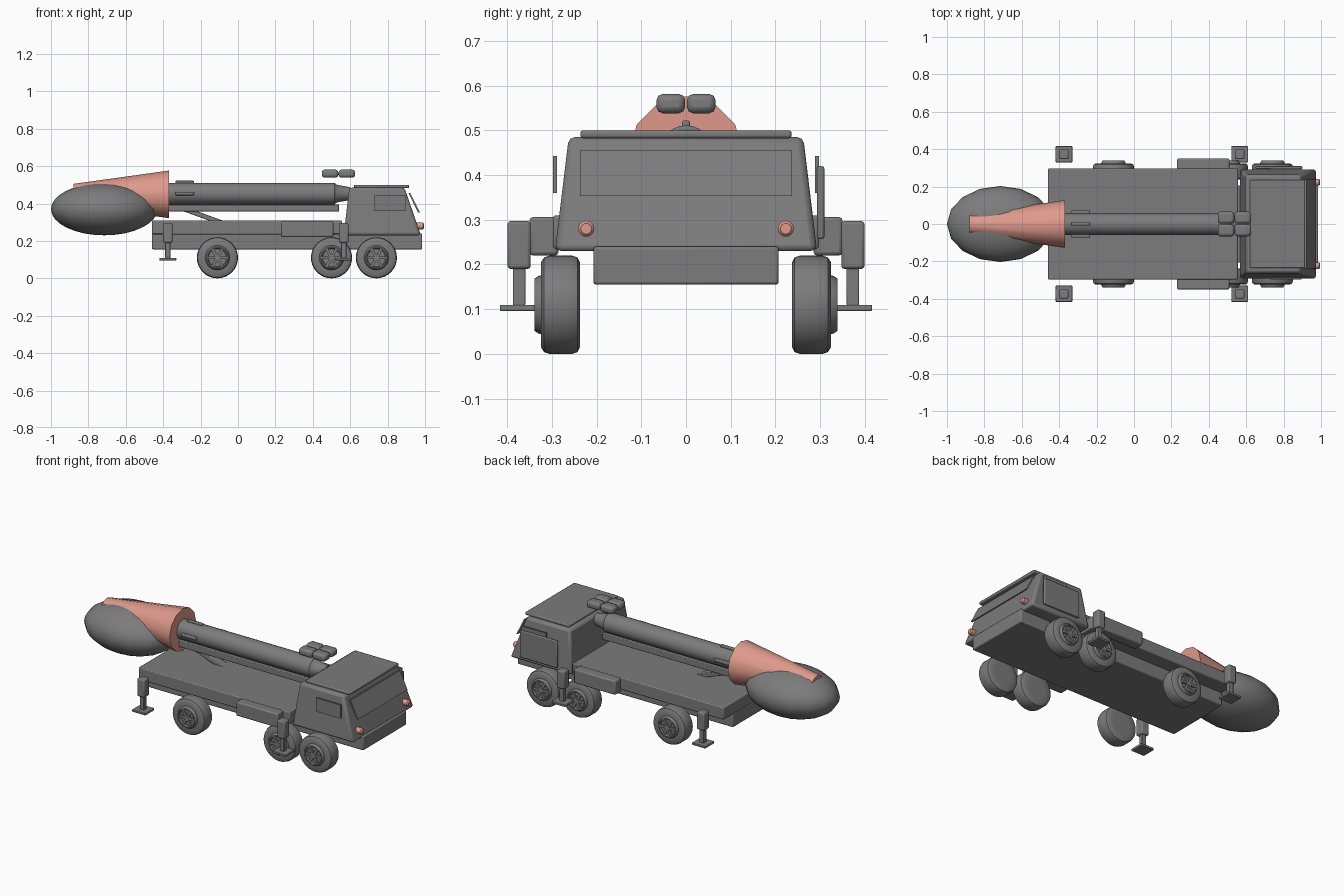
import bpy, bmesh, math
from mathutils import Vector, Matrix

if "Cube" in bpy.data.objects:
    bpy.data.objects.remove(bpy.data.objects["Cube"])


def material(name, rgb):
    m = bpy.data.materials.new(name)
    m.diffuse_color = (*rgb, 1)
    m.use_nodes = True
    m.node_tree.nodes["Principled BSDF"].inputs["Base Color"].default_value = m.diffuse_color
    return m


GREY = material("grey paint", (0.205, 0.2, 0.205))
RED = material("salmon red", (0.74, 0.32, 0.26))


def finish(name, bm, mat=GREY, bevel=0.0, segments=2, angle=35):
    bmesh.ops.recalc_face_normals(bm, faces=bm.faces[:])
    mesh = bpy.data.meshes.new(name)
    bm.to_mesh(mesh)
    bm.free()
    mesh.materials.append(mat)
    ob = bpy.data.objects.new(name, mesh)
    bpy.context.collection.objects.link(ob)
    bpy.ops.object.select_all(action='DESELECT')
    ob.select_set(True)
    bpy.context.view_layer.objects.active = ob
    bpy.ops.object.shade_smooth_by_angle(angle=math.radians(angle))
    if bevel:
        mod = ob.modifiers.new("bevel", 'BEVEL')
        mod.width = bevel
        mod.segments = segments
        mod.limit_method = 'ANGLE'
    return ob


def box(name, x, y, z, bevel=0.006, mat=GREY):
    """Box given by its (min, max) range on each axis."""
    bm = bmesh.new()
    size = [b - a for a, b in (x, y, z)]
    mid = [(a + b) / 2 for a, b in (x, y, z)]
    bmesh.ops.create_cube(bm, size=1, matrix=Matrix.Translation(mid) @ Matrix.Diagonal((*size, 1)))
    return finish(name, bm, mat, bevel)


def lathe(name, profile, axis, centre, sides, mat=GREY, angle=35):
    """Revolve (distance along axis, radius) points; open ends are capped."""
    bm = bmesh.new()
    rings = []
    for t, r in profile:
        ring = []
        for i in range(sides):
            a = 2 * math.pi * i / sides
            u, v = r * math.cos(a), r * math.sin(a)
            p = (t, u, v) if axis == 'x' else (u, t, v)
            ring.append(bm.verts.new(Vector(centre) + Vector(p)))
        rings.append(ring)
    for a, b in zip(rings, rings[1:]):
        for i in range(sides):
            j = (i + 1) % sides
            bm.faces.new((a[i], a[j], b[j], b[i]))
    bm.faces.new(rings[0])
    bm.faces.new(rings[-1])
    return finish(name, bm, mat, angle=angle)


def loft(name, bottom, top, bevel=0.0):
    """Solid between two four-cornered outlines."""
    bm = bmesh.new()
    b = [bm.verts.new(p) for p in bottom]
    t = [bm.verts.new(p) for p in top]
    bm.faces.new(b)
    bm.faces.new(t)
    for i in range(4):
        j = (i + 1) % 4
        bm.faces.new((b[i], b[j], t[j], t[i]))
    return finish(name, bm, GREY, bevel)


def rect(x0, x1, w, z):
    return [(x0, -w, z), (x1, -w, z), (x1, w, z), (x0, w, z)]


# Chassis and deck
box("chassis", (-0.46, 0.985), (-0.207, 0.207), (0.155, 0.24))
box("deck", (-0.46, 0.555), (-0.297, 0.297), (0.235, 0.31))

# Cab, roof panel and windows
loft("cab", rect(0.565, 0.978, 0.293, 0.23), rect(0.595, 0.89, 0.262, 0.485), 0.014)
box("roof_panel", (0.62, 0.915), (-0.236, 0.236), (0.482, 0.5))
loft("windscreen", rect(0.962, 0.972, 0.237, 0.353), rect(0.912, 0.921, 0.237, 0.455))
for s in (-1, 1):
    side = "right" if s < 0 else "left"
    ya, yb = sorted((s * 0.288, s * 0.297))
    box(f"door_window_{side}", (0.73, 0.895), (ya, yb), (0.36, 0.443), 0)
    # Head lamps
    lathe(f"head_lamp_{side}", [(-0.025, 0.018), (0.008, 0.018), (0.015, 0.012)], 'x',
          (0.98, s * 0.223, 0.28), 16, RED)
box("door_panel", (0.65, 0.9), (0.293, 0.309), (0.257, 0.42), 0.005)

# Wheels: tyre, rim and spokes
TYRE = [(-0.043, 0.06), (-0.043, 0.095), (-0.037, 0.106), (-0.025, 0.11), (0.025, 0.11),
        (0.037, 0.106), (0.044, 0.095), (0.044, 0.066), (0.05, 0.064), (0.059, 0.058),
        (0.059, 0.052), (0.047, 0.048)]
for s in (-1, 1):
    side = "right" if s < 0 else "left"
    for n, x in enumerate((-0.11, 0.5, 0.74)):
        c = Vector((x, s * 0.28, 0.11))
        lathe(f"wheel_{side}_{n}", [(s * t, r) for t, r in TYRE], 'y', c, 32)
        lathe(f"hub_{side}_{n}", [(s * 0.045, 0.015), (s * 0.058, 0.015)], 'y', c, 12)
        bm = bmesh.new()
        for k in range(6):
            m = (Matrix.Translation(c + Vector((0, s * 0.051, 0)))
                 @ Matrix.Rotation(k * math.pi / 3, 4, 'Y')
                 @ Matrix.Translation((0.033, 0, 0)) @ Matrix.Diagonal((0.042, 0.012, 0.015, 1)))
            bmesh.ops.create_cube(bm, size=1, matrix=m)
        finish(f"spokes_{side}_{n}", bm)

    # Stowage boxes
    ya, yb = sorted((s * 0.285, s * 0.35))
    box(f"stowage_box_{side}", (0.23, 0.51), (ya, yb), (0.22, 0.306), 0.008)

    # Stabiliser legs
    for end, x in (("rear", -0.375), ("front", 0.565)):
        y = s * 0.373
        for part, w, d, z, bev in (("sleeve", 0.025, 0.026, (0.19, 0.297), 0.007),
                                   ("leg", 0.014, 0.014, (0.108, 0.2), 0.003),
                                   ("foot", 0.045, 0.043, (0.096, 0.11), 0.003)):
            box(f"stabiliser_{part}_{end}_{side}", (x - w, x + w), (y - d, y + d), z, bev)

# Launch rail and lifting strut
box("rail", (-0.38, 0.54), (-0.035, 0.035), (0.357, 0.395), 0.004)
bm = bmesh.new()
mid = Matrix.Translation((-0.185, 0, 0.333)) @ Matrix.Rotation(math.radians(20), 4, 'Y')
bmesh.ops.create_cube(bm, size=1, matrix=mid @ Matrix.Diagonal((0.23, 0.05, 0.025, 1)))
finish("lifting_strut", bm, bevel=0.004)

# Tube with tapered end and collar lugs
lathe("tube", [(-0.38, 0.054), (-0.375, 0.058), (0.515, 0.058), (0.522, 0.052),
               (0.53, 0.047), (0.6, 0.034)], 'x', (0, 0, 0.453), 24)
box("top_lug", (-0.335, -0.235), (-0.009, 0.009), (0.495, 0.522), 0.005)
for s in (-1, 1):
    ya, yb = sorted((s * 0.045, s * 0.073))
    box(f"side_lug_{s}", (-0.335, -0.235), (ya, yb), (0.444, 0.462), 0.005)

# Flared cone and egg-shaped body at the rear
lathe("flared_cone", [(-0.88, 0.056), (-0.37, 0.127)], 'x', (0, 0, 0.449), 12, RED)
bm = bmesh.new()
bmesh.ops.create_uvsphere(bm, u_segments=16, v_segments=16, radius=1,
                          matrix=Matrix.Translation((-0.715, 0, 0.37))
                          @ Matrix.Diagonal((0.285, 0.203, 0.14, 1)))
finish("egg_body", bm, angle=50)

# Four pods behind the roof
for i, x in enumerate((0.448, 0.538)):
    for s in (-1, 1):
        ya, yb = sorted((s * 0.002, s * 0.066))
        box(f"pod_{i}_{s}", (x, x + 0.088), (ya, yb), (0.538, 0.581), 0.014)
